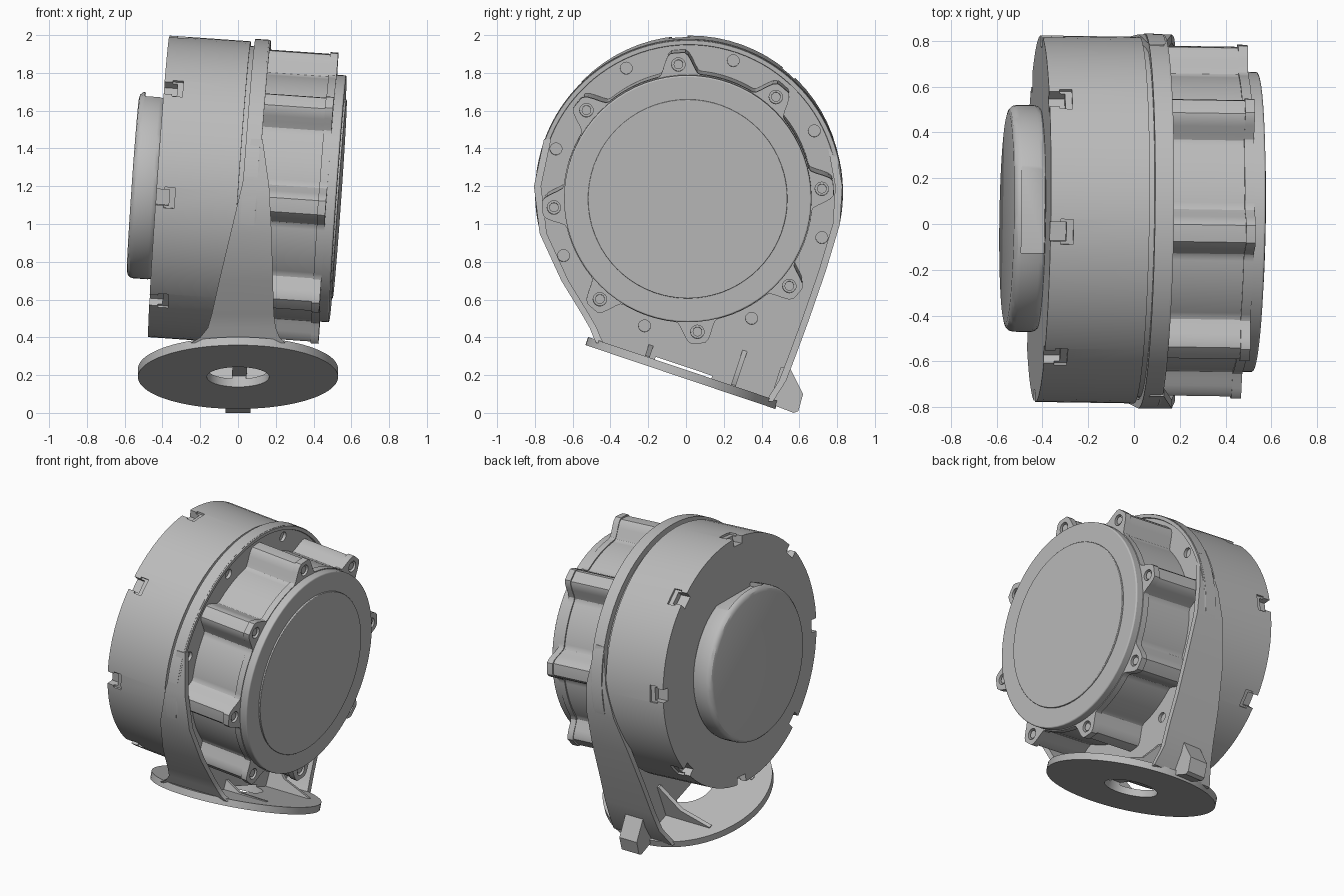
import bpy, bmesh
from math import sin, cos, pi, radians, sqrt
from mathutils import Matrix, Vector

cube = bpy.data.objects.get("Cube")
if cube:
    bpy.data.objects.remove(cube, do_unlink=True)

grey = bpy.data.materials.new("housing_grey")
grey.use_nodes = True
grey.diffuse_color = (0.5, 0.5, 0.5, 1)
grey.node_tree.nodes["Principled BSDF"].inputs["Base Color"].default_value = (0.5, 0.5, 0.5, 1)

# Slightly tilted frame of the drum axis; local x runs along the axis
ax = Vector((1, -0.015, -0.07)).normalized()
ay = Vector((0.015, 1, 0))
ay = (ay - ax * ay.dot(ax)).normalized()
az = ax.cross(ay)
AXIS = Matrix.Translation((0, 0.017, 1.17)) @ Matrix((ax, ay, az)).transposed().to_4x4()
# Foot frame; local z is the normal of the foot disc
FOOT = Matrix.Translation((0, -0.03, 0.19)) @ Matrix.Rotation(radians(-18.6), 4, 'X')
WORLD = Matrix.Identity(4)
STEPS = [radians(94 + 45 * k) for k in range(8)]


def loft(bm, sections):
    """Skin closed sections into a capped solid."""
    rings = [[bm.verts.new(p) for p in s] for s in sections]
    n = len(rings[0])
    for a, b in zip(rings, rings[1:]):
        for i in range(n):
            j = (i + 1) % n
            bm.faces.new((a[i], a[j], b[j], b[i]))
    bm.faces.new(rings[0])
    bm.faces.new(rings[-1])


def finish(name, bm, frame, bevel=0):
    bmesh.ops.recalc_face_normals(bm, faces=bm.faces)
    me = bpy.data.meshes.new(name)
    bm.to_mesh(me)
    bm.free()
    me.transform(frame)
    me.materials.append(grey)
    ob = bpy.data.objects.new(name, me)
    bpy.context.collection.objects.link(ob)
    if bevel:
        m = ob.modifiers.new("bevel", 'BEVEL')
        m.width, m.segments, m.angle_limit = bevel, 3, radians(40)
    return ob


def circle(r, n=64, y=0, z=0):
    return [(y + r * cos(2 * pi * i / n), z + r * sin(2 * pi * i / n)) for i in range(n)]


def add_prism(bm, outline, x0, x1):
    loft(bm, [[(x, y, z) for y, z in outline] for x in (x0, x1)])


def prism(name, outline, x0, x1, frame=AXIS, bevel=0):
    bm = bmesh.new()
    add_prism(bm, outline, x0, x1)
    return finish(name, bm, frame, bevel)


def activate(ob):
    bpy.ops.object.select_all(action='DESELECT')
    ob.select_set(True)
    bpy.context.view_layer.objects.active = ob


def cut(ob, bm, frame=AXIS):
    """Subtract the solid in bm from ob."""
    cutter = finish("cutter", bm, frame)
    cutter.hide_render = True
    m = ob.modifiers.new("cut", 'BOOLEAN')
    m.operation, m.solver, m.object = 'DIFFERENCE', 'EXACT', cutter
    activate(ob)
    bpy.ops.object.modifier_apply(modifier=m.name)
    bpy.data.objects.remove(cutter, do_unlink=True)


def rect(angle, r0, r1, half):
    """Rectangle in the yz plane, pointing outward at the given angle."""
    c, s = cos(angle), sin(angle)
    return [(r * c - t * s, r * s + t * c)
            for r, t in ((r0, -half), (r1, -half), (r1, half), (r0, half))]


def polar_circles(bm, radius, size, x0, x1, angles):
    for a in angles:
        add_prism(bm, circle(size, 16, radius * cos(a), radius * sin(a)), x0, x1)


# Rear drum with clip notches round its edge
drum = prism("rear_drum", circle(0.8, 72), -0.42, 0.012)
bm = bmesh.new()
for a in STEPS:
    add_prism(bm, rect(a, 0.75, 0.85, 0.042), -0.45, -0.35)
cut(drum, bm)
bm = bmesh.new()
for a in STEPS:
    add_prism(bm, rect(a, 0.785, 0.85, 0.055), -0.375, -0.32)
cut(drum, bm)
prism("drum_neck", circle(0.775, 72), 0, 0.05)

# Rear cover with a flat connector recess on top
cover = prism("rear_cover", circle(0.495), -0.557, -0.41, bevel=0.035)
activate(cover)
bpy.ops.object.modifier_apply(modifier="bevel")
bm = bmesh.new()
add_prism(bm, [(-0.15, 0.44), (0.33, 0.44), (0.33, 0.6), (-0.15, 0.6)], -0.525, -0.422)
cut(cover, bm)

# Lobed front housing
def lobed(scale):
    pts, n = [], 32
    for k in range(8 * n):
        d = abs((k % n) / n - 0.5) * pi / 4
        t = min(1, max(0, (0.165 - d) / 0.12))
        r = (0.66 + 0.113 * t * t * (3 - 2 * t)) * scale
        a = STEPS[0] + (k - n / 2) * pi / 4 / n
        pts.append((r * cos(a), r * sin(a)))
    return pts


prism("front_housing", lobed(0.988), 0.1, 0.44)
flange = prism("front_flange", lobed(1), 0.438, 0.48)
bm = bmesh.new()
polar_circles(bm, 0.711, 0.036, 0.455, 0.5, STEPS)
cut(flange, bm)
bm = bmesh.new()
polar_circles(bm, 0.711, 0.025, 0.45, 0.472, STEPS)
finish("flange_screws", bm, AXIS)

# End cap with a shallow groove round a central disc
cap = prism("end_cap", circle(0.655, 72), 0.47, 0.53, bevel=0.008)
prism("end_disc", circle(0.528, 72), 0.52, 0.54, bevel=0.004)

# Bracket side walls: stations of y, z, back x, front x
front_wall = [(-0.752, 1.45, 0.07, 0.13), (-0.805, 1.2, 0.02, 0.165), (-0.775, 0.95, -0.04, 0.178),
              (-0.66, 0.7, -0.1, 0.185), (-0.55, 0.52, -0.14, 0.19), (-0.51, 0.45, -0.16, 0.2),
              (-0.49, 0.4, -0.2, 0.22), (-0.475, 0.37, -0.25, 0.25)]
back_wall = [(0.782, 1.45, 0.07, 0.13), (0.828, 1.2, 0.02, 0.165), (0.815, 1, -0.03, 0.175),
             (0.74, 0.75, -0.09, 0.185), (0.65, 0.49, -0.13, 0.19), (0.58, 0.3, -0.15, 0.2),
             (0.53, 0.17, -0.17, 0.2), (0.46, 0.06, -0.22, 0.22)]
for name, path in (("bracket_front_wall", front_wall), ("bracket_back_wall", back_wall)):
    bm = bmesh.new()
    side = 0.038 if path[0][0] > 0 else -0.038
    loft(bm, [[(x0, y, z), (x1, y, z), (x1, y - side, z), (x0, y - side, z)]
              for y, z, x0, x1 in path])
    finish(name, bm, WORLD)

# Bracket plate: mounting ring that runs down into the foot
arc = [radians(195 - 207 * i / 60) for i in range(61)]
outline = [(0.815 * cos(a), 0.815 * sin(a)) for a in arc]
outline += [(y - 0.025, z - 1.17) for y, z, _, _ in back_wall[3:]]
outline += [(y + 0.01, z - 1.17) for y, z, _, _ in reversed(front_wall[3:])]
plate = prism("bracket_plate", outline, 0.035, 0.11)
bm = bmesh.new()
polar_circles(bm, 0.742, 0.032, 0.09, 0.2, [radians(26.5 + 45 * k) for k in range(8)])
cut(plate, bm)

# Raised rim on the mounting ring
bm = bmesh.new()
loft(bm, [[(x, r * cos(a), r * sin(a)) for x, r in
           ((0.1, 0.785), (0.118, 0.79), (0.118, 0.812), (0.1, 0.815))] for a in arc])
finish("ring_rim", bm, AXIS)

# Foot disc with a central opening
bm = bmesh.new()
loft(bm, [[(x, y, z) for x, y in circle(0.53, 72)] for z in (0, 0.045)])
foot = finish("foot_disc", bm, FOOT)
bm = bmesh.new()
loft(bm, [[(x, y, z) for x, y in circle(0.165, 40)] for z in (-0.1, 0.1)])
cut(foot, bm, FOOT)

# Opening in the plate above the foot
bm = bmesh.new()
loft(bm, [[(x, y, z) for x, y in circle(0.165, 40)] for z in (-0.1, 0.06)])
cut(plate, bm, FOOT)

# Gussets on both sides of the plate
for name, y, h in (("small_gusset", -0.2, 0.12), ("tall_gusset", 0.28, 0.27)):
    for label, s in (("left", 1), ("right", -1)):
        bm = bmesh.new()
        tri = [(0, 0.03), (0.36 * s, 0.03), (0.36 * s, 0.05), (0.16 * s, h * 0.45), (0.03 * s, h), (0, h)]
        loft(bm, [[(x, v, z) for x, z in tri] for v in (y - 0.013, y + 0.013)])
        finish(label + "_" + name, bm, FOOT)

# Stop block behind the foot
block = [(0.44, 0.05), (0.57, 0), (0.595, 0.01), (0.62, 0.1), (0.55, 0.24), (0.5, 0.24)]
prism("stop_block", block, -0.065, 0.065, WORLD)

# Smooth shading with sharp edges kept
bpy.ops.object.select_all(action='DESELECT')
for ob in bpy.context.scene.objects:
    if ob.type == 'MESH' and ob.data.materials and ob.data.materials[0] == grey:
        ob.select_set(True)
        bpy.context.view_layer.objects.active = ob
bpy.ops.object.shade_smooth_by_angle(angle=radians(30))
